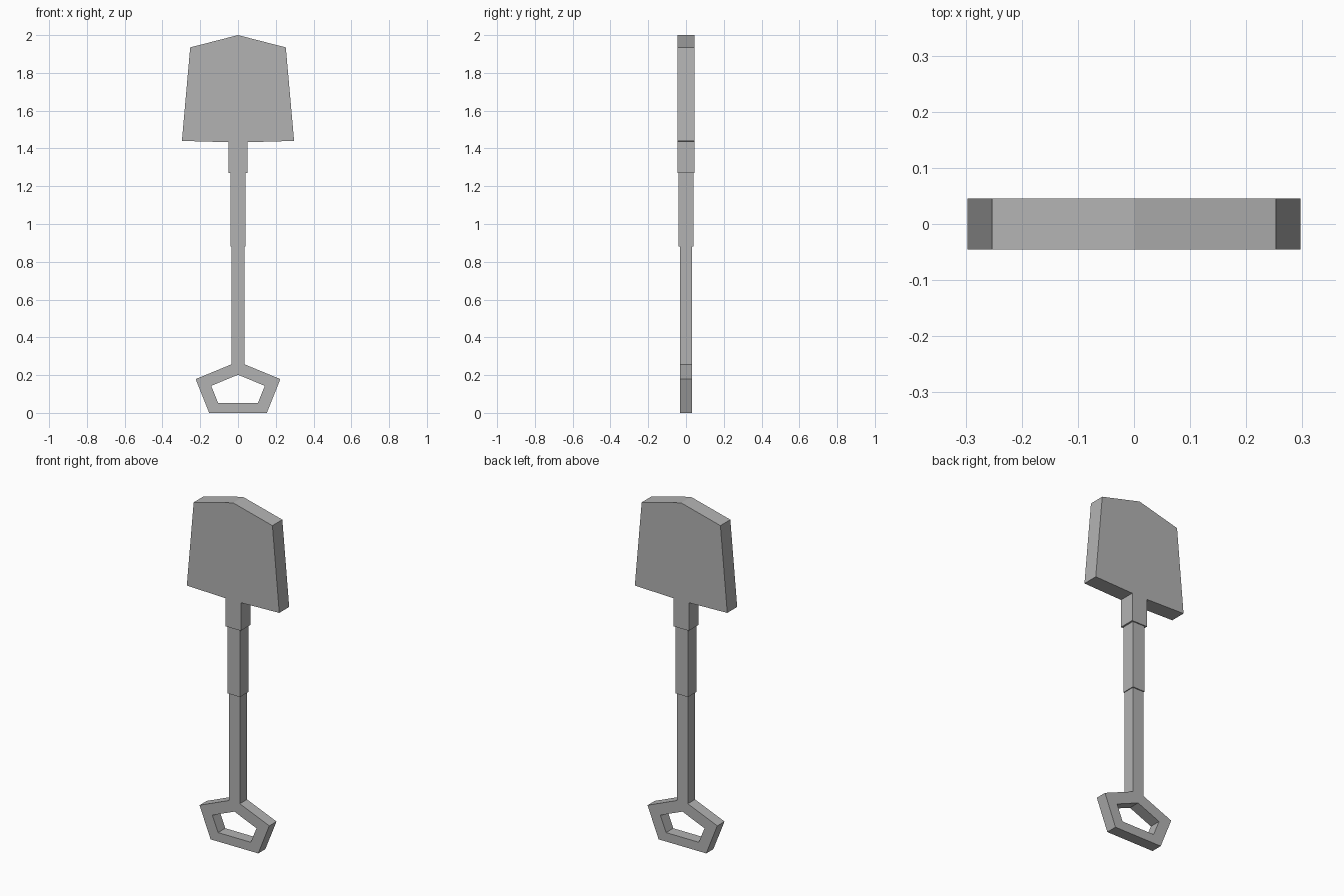
import bpy
import bmesh

cube = bpy.data.objects.get("Cube")
if cube:
    bpy.data.objects.remove(cube, do_unlink=True)

# Single flat grey
GREY = (0.45, 0.45, 0.45, 1.0)
grey = bpy.data.materials.new("plain grey")
grey.use_nodes = True
grey.diffuse_color = GREY
grey.node_tree.nodes["Principled BSDF"].inputs["Base Color"].default_value = GREY


def mirrored_plate(name, half_profile, half_depth):
    """Extrude the +x half of an (x, z) outline along y and mirror it."""
    bm = bmesh.new()
    face = bm.faces.new([bm.verts.new((x, -half_depth, z)) for x, z in half_profile])
    extruded = bmesh.ops.extrude_face_region(bm, geom=[face])["geom"]
    bmesh.ops.translate(bm, vec=(0, 2 * half_depth, 0),
                        verts=[v for v in extruded if isinstance(v, bmesh.types.BMVert)])
    # Open the centre plane so the two halves weld cleanly
    inner = [f for f in bm.faces if all(abs(v.co.x) < 1e-6 for v in f.verts)]
    bmesh.ops.delete(bm, geom=inner, context='FACES')
    bmesh.ops.recalc_face_normals(bm, faces=bm.faces)
    mesh = bpy.data.meshes.new(name)
    bm.to_mesh(mesh)
    bm.free()
    mesh.materials.append(grey)
    obj = bpy.data.objects.new(name, mesh)
    bpy.context.collection.objects.link(obj)
    mirror = obj.modifiers.new("Mirror", 'MIRROR')
    mirror.use_clip = True
    return obj


# Blade with its neck socket
mirrored_plate("blade_and_neck", [
    (0, 1.27), (0.05, 1.27), (0.05, 1.433), (0.297, 1.44),
    (0.253, 1.935), (0, 2.0)], 0.0455)

# Thicker upper sleeve, tucked into the neck
mirrored_plate("upper_shaft", [
    (0, 0.88), (0.04, 0.88), (0.04, 1.29), (0, 1.29)], 0.039)

# Thin lower shaft flowing into the pentagonal grip
mirrored_plate("lower_shaft_and_grip", [
    (0, 0), (0.153, 0), (0.224, 0.179), (0.035, 0.257), (0.035, 0.90), (0, 0.90),
    (0, 0.202), (0.142, 0.143), (0.105, 0.052), (0, 0.052)], 0.033)
